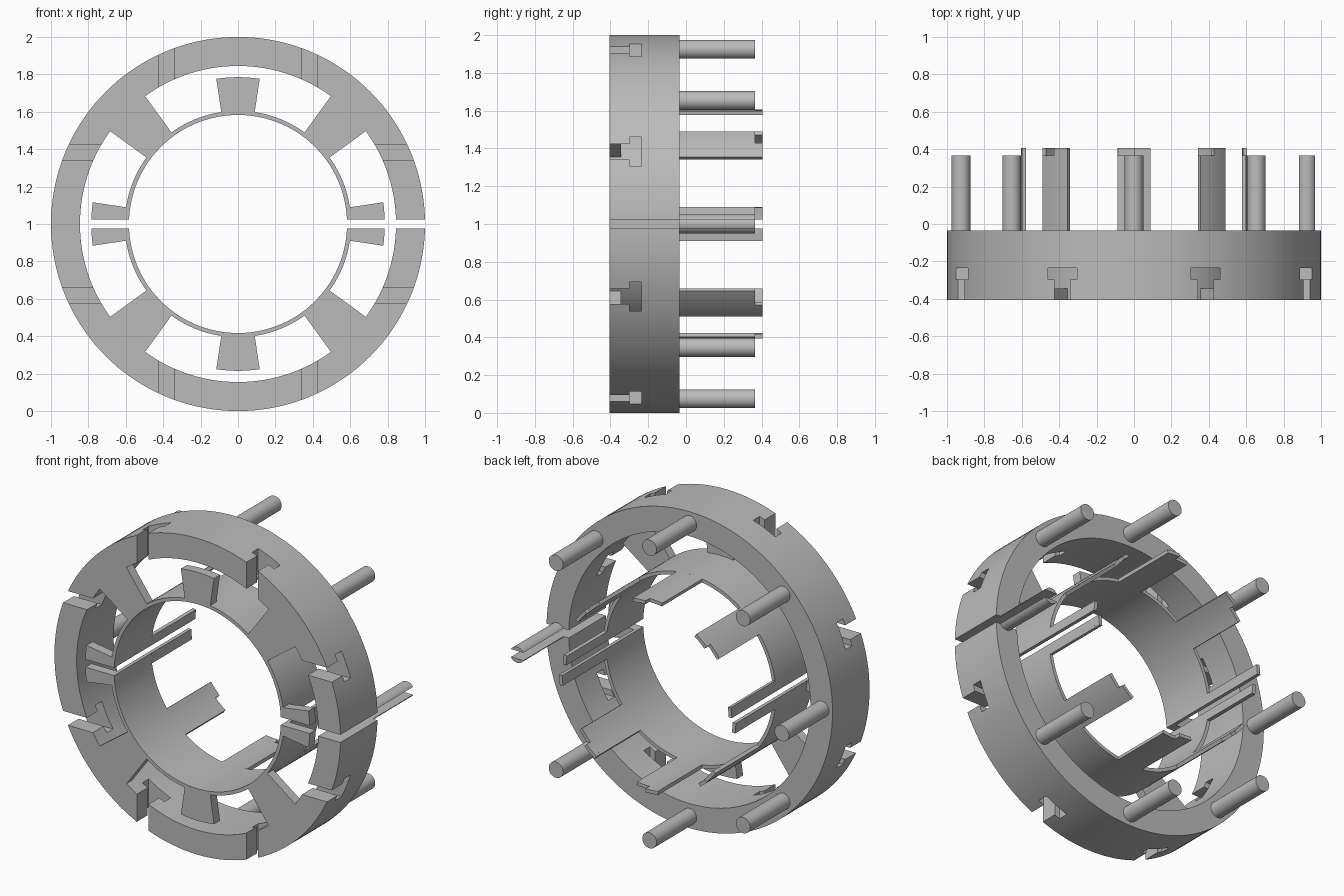
import bpy, bmesh, math
from mathutils import Matrix, Vector

if "Cube" in bpy.data.objects:
    bpy.data.objects.remove(bpy.data.objects["Cube"], do_unlink=True)

grey = bpy.data.materials.new("plain_grey")
grey.use_nodes = True
grey.diffuse_color = (0.5, 0.5, 0.5, 1)
grey.node_tree.nodes["Principled BSDF"].inputs["Base Color"].default_value = (0.5, 0.5, 0.5, 1)

FRONT, BACK = -0.405, -0.035      # depth of ring and hub
PLATE = -0.345                    # rear of the thin front plates
PIN_END, TIP = 0.365, 0.405
HUB_IN, HUB_OUT, RIM_IN = 0.583, 0.605, 0.845


def finish(bm, name):
    bmesh.ops.recalc_face_normals(bm, faces=bm.faces)
    mesh = bpy.data.meshes.new(name)
    bm.to_mesh(mesh)
    bm.free()
    mesh.materials.append(grey)
    ob = bpy.data.objects.new(name, mesh)
    bpy.context.collection.objects.link(ob)
    return ob


def sector(name, r0, r1, a0, a1, y0, y1):
    """Solid arc around the y axis, angles in degrees from +x towards +z."""
    closed = a1 - a0 >= 360
    n = max(3, round((a1 - a0) / 2.5))
    bm = bmesh.new()
    loops = []
    for i in range(n if closed else n + 1):
        a = math.radians(a0 + (a1 - a0) * i / n)
        loops.append([bm.verts.new((r * math.cos(a), y, 1 + r * math.sin(a)))
                      for r, y in ((r0, y0), (r1, y0), (r1, y1), (r0, y1))])
    for i in range(n):
        p, q = loops[i], loops[(i + 1) % len(loops)]
        for k in range(4):
            j = (k + 1) % 4
            bm.faces.new((p[k], p[j], q[j], q[k]))
    if not closed:
        bm.faces.new(loops[0])
        bm.faces.new(loops[-1])
    return finish(bm, name)


def box(name, lo, hi):
    lo, hi = Vector(lo), Vector(hi)
    bm = bmesh.new()
    bmesh.ops.create_cube(bm, size=1, matrix=Matrix.Translation((lo + hi) / 2)
                          @ Matrix.Diagonal((*(hi - lo), 1)))
    ob = finish(bm, name)
    ob.hide_render = True
    return ob


def cut(ob, cutters):
    bpy.context.view_layer.objects.active = ob
    for c in cutters:
        mod = ob.modifiers.new("cut", 'BOOLEAN')
        mod.operation, mod.solver, mod.object = 'DIFFERENCE', 'EXACT', c
        bpy.ops.object.modifier_apply(modifier=mod.name)


# Cutters: horizontal slit, and T-shaped slots running straight across the rim
slit = box("slit_cutter", (-0.82, -1, 0.976), (1.2, 1, 1.025))
slots = []
for side in (-1, 1):
    c = side * 0.383
    for half, y0, y1 in ((0.041, -0.5, -0.29), (0.077, -0.298, -0.235)):
        slots.append(box("slot_cutter", (-1.2, y0, 1 + c - half), (1.2, y1, 1 + c + half)))
        slots.append(box("slot_cutter", (c - half, y0, -0.2), (c + half, y1, 2.2)))

# Outer rim and inner hub
rim = sector("outer_rim", RIM_IN, 1.0, 0, 360, FRONT, BACK)
cut(rim, slots + [slit])
hub = sector("inner_hub", HUB_IN, HUB_OUT, 0, 360, FRONT, BACK)
cut(hub, [slit])
parts = [rim, hub]

for i in range(8):
    a = 45 * i
    group = []
    # Diagonal spokes join the rim; the others are short free plates
    if i % 2:
        group.append(sector("spoke", HUB_OUT - 0.003, RIM_IN + 0.002, a - 9, a + 9, FRONT, PLATE))
    else:
        group.append(sector("short_plate", HUB_OUT - 0.003, 0.785, a - 8.5, a + 8.5, FRONT, PLATE))
    # Rear tongue with a half-width tip
    w = 9 if i % 2 else 8.5
    group.append(sector("tongue", HUB_IN, HUB_OUT, a - w, a + w, BACK, PIN_END))
    group.append(sector("tongue_tip", HUB_IN, HUB_OUT, a - w, a, PIN_END, TIP))
    # Rear pin
    t = math.radians(a)
    bm = bmesh.new()
    y0 = BACK - 0.01
    bmesh.ops.create_cone(bm, cap_ends=True, segments=32, radius1=0.05, radius2=0.05,
                          depth=PIN_END - y0,
                          matrix=Matrix.Translation((0.925 * math.cos(t), (PIN_END + y0) / 2,
                                                     1 + 0.925 * math.sin(t)))
                          @ Matrix.Rotation(math.pi / 2, 4, 'X'))
    group.append(finish(bm, "pin"))
    if a in (0, 180):
        for ob in group:
            cut(ob, [slit])
    parts += group

for c in slots + [slit]:
    bpy.data.objects.remove(c, do_unlink=True)

# Smooth curved walls, keep edges crisp
bpy.ops.object.select_all(action='DESELECT')
for ob in parts:
    ob.select_set(True)
bpy.context.view_layer.objects.active = rim
bpy.ops.object.shade_smooth_by_angle(angle=math.radians(30))
